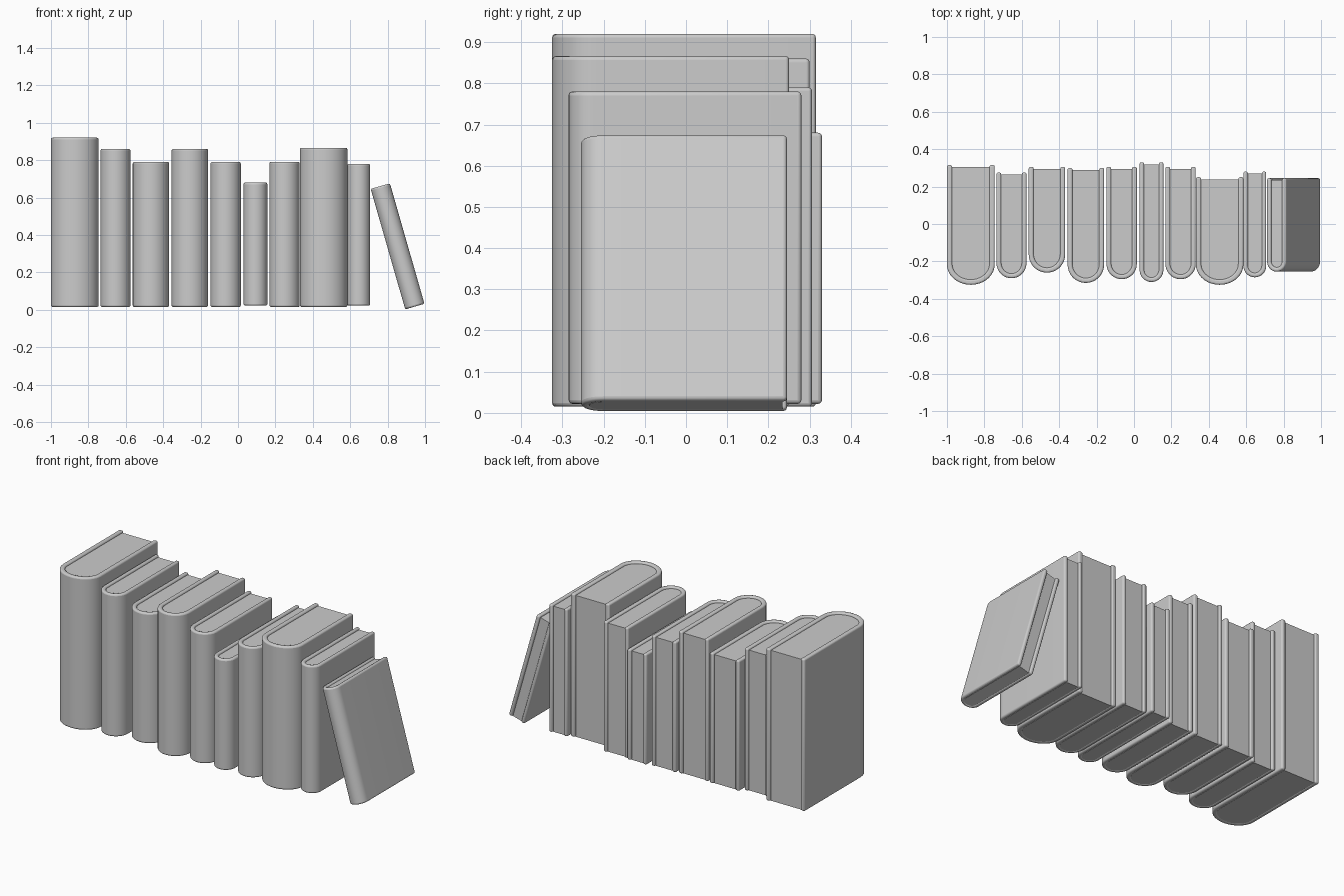
import bpy, bmesh, math

if "Cube" in bpy.data.objects:
    bpy.data.objects.remove(bpy.data.objects["Cube"])

SEG = 18  # steps around each rounded spine


def u_outline(half_w, y_front, y_back, depth):
    """Half-elliptical spine at the front, straight sides running to the back."""
    pts = [(-half_w, y_back)]
    for i in range(SEG + 1):
        a = math.pi + math.pi * i / SEG
        pts.append((half_w * math.cos(a), y_front + depth + depth * math.sin(a)))
    pts.append((half_w, y_back))
    return pts


def prism(name, outline, z0, z1, bevel=0.0):
    bm = bmesh.new()
    face = bm.faces.new([bm.verts.new((x, y, z0)) for x, y in outline])
    top = bmesh.ops.extrude_face_region(bm, geom=[face])["geom"]
    for v in top:
        if isinstance(v, bmesh.types.BMVert):
            v.co.z = z1
    bmesh.ops.recalc_face_normals(bm, faces=bm.faces)
    mesh = bpy.data.meshes.new(name)
    bm.to_mesh(mesh)
    bm.free()
    obj = bpy.data.objects.new(name, mesh)
    bpy.context.collection.objects.link(obj)
    if bevel:
        mod = obj.modifiers.new("rounded_edges", "BEVEL")
        mod.width = bevel
        mod.segments = 3
        mod.limit_method = "ANGLE"
        mod.angle_limit = math.radians(40)
    bpy.ops.object.select_all(action="DESELECT")
    obj.select_set(True)
    bpy.context.view_layer.objects.active = obj
    bpy.ops.object.shade_smooth_by_angle(angle=math.radians(35))
    return obj


def book(label, x0, x1, y0, y1, z0, z1, lean=0.0):
    half = (x1 - x0) / 2
    t = 0.02 + 0.06 * half            # cover board thickness
    depth = half * 0.85 if half > 0.11 else half
    outer = u_outline(half, y0, y1, depth)
    inner = u_outline(half - t, y0 + t, y1, depth - t * 0.85)
    # cover: boards and spine as one U-shaped wall
    cover = prism(label + "_cover", outer + inner[::-1], 0, z1 - z0, 0.009)
    # pages: block set slightly below the top and inside the back edge
    block = u_outline(half - t + 0.003, y0 + t - 0.003, y1 - 0.011, depth - t * 0.85)
    pages = prism(label + "_pages", block, 0.001, z1 - z0 - 0.01)
    for o in (cover, pages):
        o.location = ((x0 + x1) / 2, 0, z0)
        o.rotation_euler.y = lean


# upright books: x range, y range, bottom and top
ROW = [
    (-1.00, -0.745, -0.325, 0.315, 0.015, 0.92),
    (-0.735, -0.575, -0.29, 0.275, 0.015, 0.86),
    (-0.563, -0.368, -0.26, 0.306, 0.015, 0.79),
    (-0.355, -0.160, -0.315, 0.30, 0.015, 0.86),
    (-0.147, 0.015, -0.295, 0.306, 0.015, 0.79),
    (0.030, 0.157, -0.31, 0.33, 0.022, 0.68),
    (0.168, 0.330, -0.295, 0.306, 0.015, 0.79),
    (0.331, 0.585, -0.325, 0.25, 0.015, 0.866),
    (0.585, 0.707, -0.285, 0.28, 0.022, 0.78),
]
for n, dims in enumerate(ROW, 1):
    book(f"book_{n}", *dims)

# last book leaning against the row
book("leaning_book", 0.892, 0.999, -0.255, 0.245, 0.017, 0.687, math.radians(-16))
